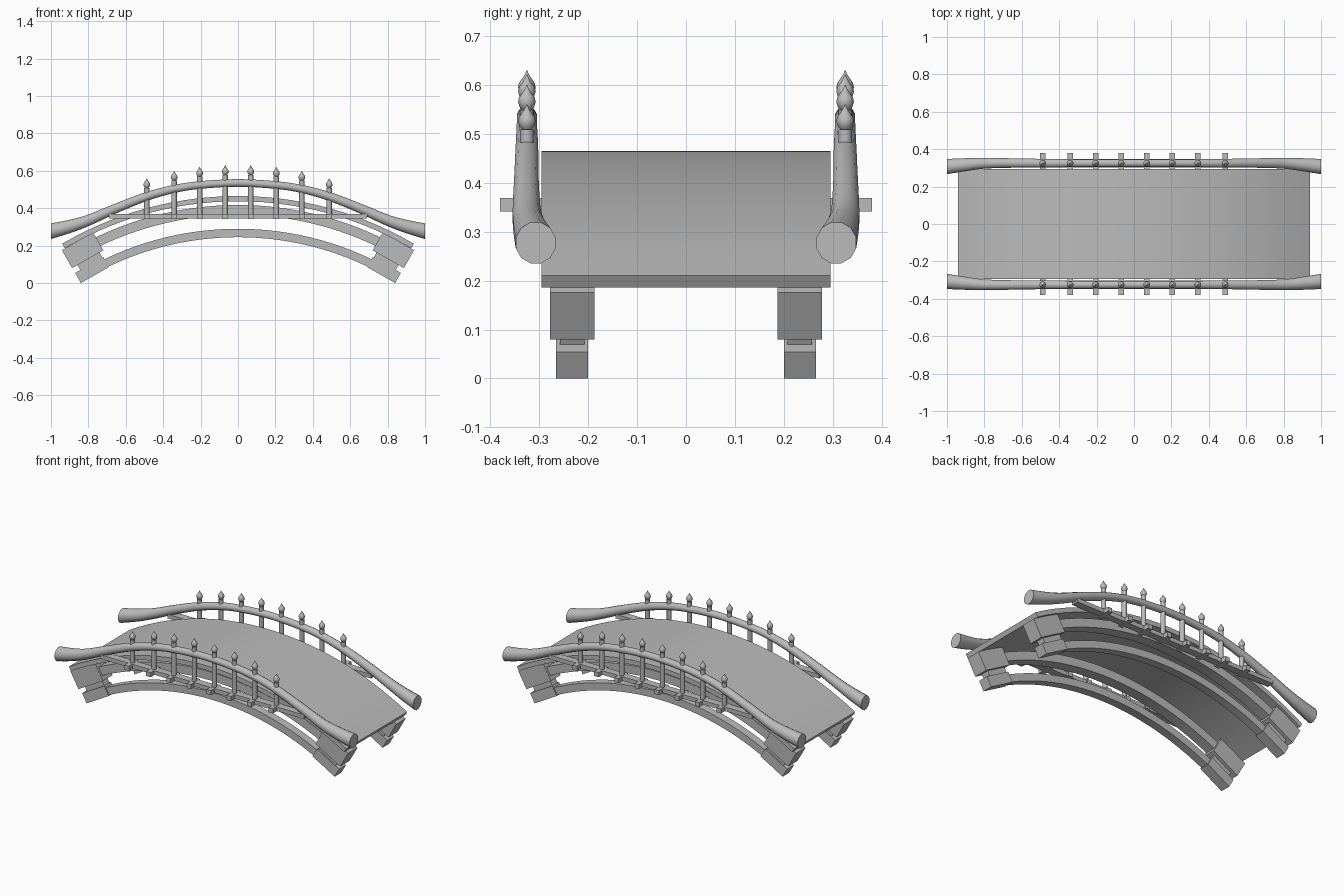
import bpy
import bmesh
import math
from mathutils import Vector, Matrix

cube = bpy.data.objects.get("Cube")
if cube:
    bpy.data.objects.remove(cube, do_unlink=True)

GREY = (0.5, 0.5, 0.5, 1.0)
stone = bpy.data.materials.new("plain_grey")
stone.use_nodes = True
stone.diffuse_color = GREY
stone.node_tree.nodes["Principled BSDF"].inputs["Base Color"].default_value = GREY


def finish(name, bm, smooth=False):
    bmesh.ops.recalc_face_normals(bm, faces=bm.faces[:])
    mesh = bpy.data.meshes.new(name)
    bm.to_mesh(mesh)
    bm.free()
    mesh.materials.append(stone)
    obj = bpy.data.objects.new(name, mesh)
    bpy.context.collection.objects.link(obj)
    if smooth:
        bpy.ops.object.select_all(action="DESELECT")
        obj.select_set(True)
        bpy.context.view_layer.objects.active = obj
        bpy.ops.object.shade_smooth_by_angle(angle=math.radians(35))
    return obj


def loft(name, rings, smooth=True):
    """Skin a list of equal rings and cap both ends."""
    bm = bmesh.new()
    loops = [[bm.verts.new(p) for p in ring] for ring in rings]
    n = len(loops[0])
    for a, b in zip(loops, loops[1:]):
        for i in range(n):
            j = (i + 1) % n
            bm.faces.new((a[i], a[j], b[j], b[i]))
    bm.faces.new(loops[0])
    bm.faces.new(loops[-1])
    return finish(name, bm, smooth)


def box(name, centre, size, tilt=0.0):
    bm = bmesh.new()
    matrix = (Matrix.Translation(centre) @ Matrix.Rotation(tilt, 4, "Y")
              @ Matrix.Diagonal((*size, 1)))
    bmesh.ops.create_cube(bm, size=1, matrix=matrix)
    return finish(name, bm)


def arch(name, top, bottom, radius, half_span, y0, y1, steps=28):
    """Curved slab; top and bottom are its heights at mid span."""
    limit = math.asin(half_span / radius)
    rings = []
    for i in range(steps + 1):
        a = limit * (2 * i / steps - 1)
        ring = []
        for r, y in ((radius, y0), (radius, y1),
                     (radius - top + bottom, y1), (radius - top + bottom, y0)):
            ring.append((r * math.sin(a), y, top - radius + r * math.cos(a)))
        rings.append(ring)
    return loft(name, rings)


# Handrail path: distance from the middle, height, sideways offset, radius
RAIL = [Vector(p) for p in (
    (0, .535, .325, .021), (.2, .524, .325, .021), (.34, .503, .325, .022),
    (.487, .463, .325, .024), (.65, .4, .326, .026), (.8, .335, .325, .03),
    (.9, .302, .317, .036), (1, .277, .307, .042))]


def rail_points(steps=5):
    keys = [RAIL[1] * 1, *RAIL, RAIL[-1] * 2 - RAIL[-2]]
    keys[0][0] *= -1
    points = []
    for p0, p1, p2, p3 in zip(keys, keys[1:], keys[2:], keys[3:]):
        for s in range(steps):
            t = s / steps
            points.append(p1 + (p2 - p0) * (t / 2)
                          + (2 * p0 - 5 * p1 + 4 * p2 - p3) * (t * t / 2)
                          + (3 * p1 - p0 - 3 * p2 + p3) * (t ** 3 / 2))
    return points + [RAIL[-1]]


half = rail_points()
full = [Vector((-p[0], *p[1:])) for p in half[:0:-1]] + half


def handrail(name, side, sides=12):
    rings = []
    for i, p in enumerate(full):
        a, b = full[max(i - 1, 0)], full[min(i + 1, len(full) - 1)]
        stretch = math.hypot(1, (b[1] - a[1]) / (b[0] - a[0]))
        ring = []
        for k in range(sides):
            t = 2 * math.pi * (k + .5) / sides
            ring.append((p[0], side * (p[2] + p[3] * math.cos(t)),
                         p[1] + p[3] * stretch * math.sin(t)))
        rings.append(ring)
    return loft(name, rings)


def lathe(name, x, y, z, profile, sides=12):
    rings = [[(x + r * math.cos(2 * math.pi * k / sides),
               y + r * math.sin(2 * math.pi * k / sides), z + h)
              for k in range(sides)] for r, h in profile]
    return loft(name, rings)


FINIAL = [(.009, 0), (.015, .007), (.018, .017), (.016, .026),
          (.009, .036), (.004, .044), (.0005, .052)]

# Walkway
arch("deck", .465, .437, 1.86, .94, -.295, .295)

TILT = math.radians(29.6)
for side, label in ((-1, "right"), (1, "left")):
    # Paired arched beams under the walkway
    y = side * .2325
    arch(label + "_upper_beam", .417, .365, 1.76, .78, y - .033, y + .033)
    arch(label + "_lower_beam", .29, .245, 1.65, .75, y - .025, y + .025)

    # Stepped footing blocks at both ends
    for end, end_label in ((-1, "start"), (1, "finish")):
        along = Vector((-end * math.cos(TILT), 0, math.sin(TILT)))
        up = Vector((end * math.sin(TILT), 0, math.cos(TILT)))
        for part, x, z, length, height, width in (
                ("upper_block", .887, .08, .192, .11, .091),
                ("neck", .835, .055, .135, .05, .05),
                ("lower_block", .84, 0, .172, .062, .065)):
            corner = Vector((end * x, y, z))
            box(f"{label}_{end_label}_{part}",
                corner + along * length / 2 + up * height / 2,
                (length, width, height), end * TILT)

    # Railing
    handrail(label + "_handrail", side)
    box(label + "_stringer", (0, side * .325, .357), (1.38, .045, .025))
    for i in range(8):
        x = (i - 3.5) * .1365 + (0.01 if i == 7 else -0.01 if i == 0 else 0)
        near = min(half, key=lambda p: abs(p[0] - abs(x)))
        top = near[1] + .045
        lathe(f"{label}_post_{i + 1}", x, side * .325, 0,
              [(.014, .345), (.014, top)])
        lathe(f"{label}_finial_{i + 1}", x, side * .325, top, FINIAL)
        box(f"{label}_bracket_{i + 1}", (x, side * .335, .355), (.03, .09, .028))
